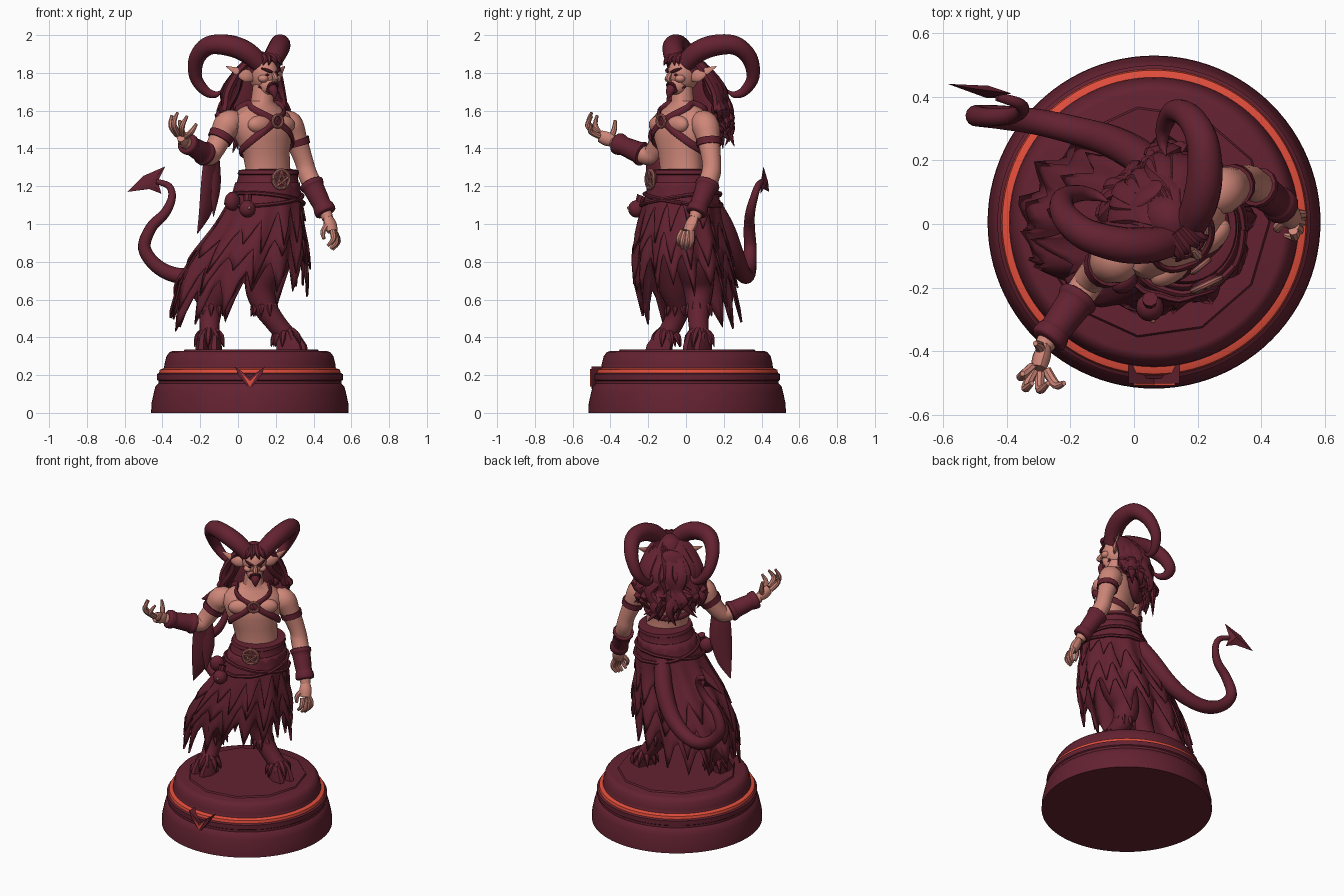
import bpy, math, random
from mathutils import Vector as V

if "Cube" in bpy.data.objects:
    bpy.data.objects.remove(bpy.data.objects["Cube"])
random.seed(4)

def material(name, col):
    m = bpy.data.materials.new(name)
    m.diffuse_color = (*col, 1)
    m.use_nodes = True
    m.node_tree.nodes["Principled BSDF"].inputs["Base Color"].default_value = m.diffuse_color
    return m
MAROON = material("dark maroon", (0.125, 0.016, 0.030))
SKIN = material("skin", (0.62, 0.24, 0.19))
ORANGE = material("orange trim", (0.76, 0.075, 0.045))
COPPER = material("dusty copper", (0.42, 0.14, 0.12))

# body frame: F is where the figure faces, L its left side
F, L, Z = V((.62, -.78, 0)).normalized(), V((.78, .62, 0)).normalized(), V((0, 0, 1))
HEAD = V((.13, -.01, 0))
def P(l, f, z): return HEAD + L * l + F * f + Z * z
def mirror(p):
    q = V(p[:3])
    q -= L * (2 * (q - HEAD).dot(L))
    return (*q, *p[3:])

# ---- helpers: every shape is (verts, faces) ----
def build(name, mat, *geos, solid=0):
    vs, fs = [], []
    for v, f in geos:
        fs += [[i + len(vs) for i in q] for q in f]
        vs += v
    me = bpy.data.meshes.new(name)
    me.from_pydata([tuple(v) for v in vs], [], fs)
    import bmesh
    bm = bmesh.new(); bm.from_mesh(me)
    bmesh.ops.recalc_face_normals(bm, faces=bm.faces)
    bm.to_mesh(me); bm.free()
    me.materials.append(mat)
    ob = bpy.data.objects.new(name, me)
    bpy.context.collection.objects.link(ob)
    if solid:
        ob.modifiers.new("thickness", 'SOLIDIFY').thickness = solid
    return ob

def loft(rings, caps=True):
    n = len(rings[0])
    vs = [p for r in rings for p in r]
    fs = [[k*n+i, k*n+(i+1) % n, (k+1)*n+(i+1) % n, (k+1)*n+i]
          for k in range(len(rings)-1) for i in range(n)]
    if caps:
        fs += [list(range(n)), list(range(len(vs)-n, len(vs)))]
    return vs, fs

def spline(pts, n):
    out, m = [], len(pts)
    for i in range(m - 1):
        a, b, c, d = pts[max(i-1, 0)], pts[i], pts[i+1], pts[min(i+2, m-1)]
        for k in range(n):
            t = k / n
            out.append([.5*(2*q + (r-p)*t + (2*p-5*q+4*r-s)*t*t + (3*q-p-3*r+s)*t**3)
                        for p, q, r, s in zip(a, b, c, d)])
    return out + [list(pts[-1])]

def tube(pts, sides=12, n=5, flat=1, ref=None):
    path = spline(pts, n)
    pos, rings, u = [V(p[:3]) for p in path], [], V((.31, .72, .61))
    for i, p in enumerate(pos):
        t = (pos[min(i+1, len(pos)-1)] - pos[max(i-1, 0)]).normalized()
        if ref:
            u = ref(p).cross(t)
        u = (u - t * u.dot(t)).normalized()
        w, r = t.cross(u), max(path[i][3], .001)
        rings.append([p + u*(r*math.cos(a)) + w*(r*flat*math.sin(a))
                      for a in (2*math.pi*k/sides for k in range(sides))])
    return loft(rings)

def ball(c, l, f, z, n=20):
    return loft([[V(c) + L*(l*math.sin(b)*math.cos(a)) + F*(f*math.sin(b)*math.sin(a)) + Z*(z*math.cos(b))
                  for a in (2*math.pi*k/n for k in range(n))]
                 for b in (math.pi*(j+.01)/12.02 for j in range(13))])

def ring(c, nrm, R, r, sides=8):
    nrm = V(nrm).normalized()
    u = nrm.cross(Z).normalized(); w = nrm.cross(u)
    return tube([(*(V(c) + (u*math.cos(a) + w*math.sin(a))*R), r)
                 for a in (math.pi*k/12 for k in range(25))], sides, 1, 1, lambda p: nrm)

def lathe(prof, n=96):
    return loft([[V((.063 + r*math.cos(a), .006 + r*math.sin(a), z))
                  for a in (2*math.pi*k/n for k in range(n))] for r, z in prof])

def sections(table, z):
    table = sorted(table)
    z = min(max(z, table[0][0]), table[-1][0])
    for a, b in zip(table, table[1:]):
        if z <= b[0]:
            t = (z - a[0]) / (b[0] - a[0])
            return [p + (q-p)*t for p, q in zip(a, b)][1:]

# ---- pedestal ----
build("pedestal", MAROON, lathe([(.523, 0), (.521, .05), (.508, .11), (.5, .14), (.485, .155), (.485, .17), (.492, .175),
      (.492, .205), (.475, .215), (.455, .235), (.452, .26), (.442, .30), (.425, .322), (.41, .327)]))
build("ground_slabs", MAROON, lathe([(.37, .32), (.36, .336)], 11))
build("trim_ring", ORANGE, lathe([(.46, .208), (.481, .211), (.477, .229), (.452, .238)]))
def chevron(h, t, y):
    front = [(.063+s*x, z) for s, x, z in ((-1, h, .222+t), (-1, h-.02, .222-t), (1, 0, .15-t), (1, h-.02, .222-t),
             (1, h, .222+t), (1, 0, .15+t*1.6))]
    return loft([[V((x, yy, z)) for x, z in front] for yy in (y, -.44)])
build("trim_chevron", ORANGE, chevron(.065, .011, -.507))
build("chevron_backing", MAROON, chevron(.08, .024, -.501))

# ---- torso and harness ----
TORSO = [(1.2, .165, -.02, .14, .11), (1.28, .16, -.025, .128, .10), (1.38, .148, -.03, .137, .105), (1.45, .135, -.03, .165, .12),
         (1.53, .125, -.025, .185, .125), (1.58, .12, -.02, .175, .105), (1.62, .122, -.015, .115, .075),
         (1.65, .128, -.018, .062, .058), (1.76, .135, -.02, .052, .052)]
def torso_pt(a, z, off=0):
    x, y, w, d = sections(TORSO, z)
    return V((x, y, z)) + L*((w+off)*math.sin(a)) + F*((d+off)*math.cos(a))
build("torso", SKIN, loft([[torso_pt(2*math.pi*k/28, z[0]) for k in range(28)] for z in TORSO]),
      *[ball(torso_pt(s*.5, 1.525, -.03), .08, .045, .05) for s in (-1, 1)])
outward = lambda p: V((p.x-.13, p.y+.03, .0))
def strap(pairs, s):
    return tube([(*torso_pt(s*a, z, .008), .02) for a, z in pairs], 8, 5, .5, outward)
UP = [(0, 1.545), (.45, 1.585), (.9, 1.612), (1.5, 1.635), (2.3, 1.6), (3.14, 1.52)]
DOWN = [(0, 1.545), (.5, 1.49), (1.1, 1.43), (1.8, 1.39), (2.5, 1.37), (3.14, 1.36)]
build("harness_straps", MAROON, *[strap(p, s) for p in (UP, DOWN) for s in (1, -1)])
build("harness_ring", COPPER, ring(torso_pt(0, 1.545, .02), F, .032, .009))

# ---- head ----
build("head", SKIN, ball(P(0, .005, 1.795), .074, .09, .095), ball(P(0, .042, 1.735), .05, .053, .055),
      tube([(*P(0, .09, 1.80), .01), (*P(0, .112, 1.768), .016), (*P(0, .09, 1.757), .008)], 8),
      *[ball(P(s*.042, .06, 1.77), .028, .028, .022) for s in (-1, 1)])
ear = [(*P(.06, 0, 1.775), .02), (*P(.1, -.01, 1.785), .034), (*P(.15, -.035, 1.81), .02), (*P(.2, -.06, 1.835), .002)]
build("ears", SKIN, *[tube([g(p) for p in ear], 10, 5, .4, lambda p: F) for g in (tuple, mirror)])
brow = [(*P(.012, .098, 1.803), .006), (*P(.035, .09, 1.812), .009), (*P(.06, .065, 1.825), .004)]
stache = [(*P(0, .1, 1.747), .007), (*P(.025, .092, 1.738), .008), (*P(.035, .08, 1.71), .003)]
build("brows_and_moustache", MAROON, *[tube([g(p) for p in q], 8) for q in (brow, stache) for g in (tuple, mirror)])
build("eyes", MAROON, *[ball(P(s*.031, .082, 1.79), .014, .008, .006, 10) for s in (-1, 1)])
build("goatee", MAROON, tube([(*P(0, .08, 1.725), .025), (*P(0, .095, 1.7), .024), (*P(0, .108, 1.665), .003)], 10),
      tube([(*P(-.05, .03, 1.73), .008), (*P(0, .085, 1.7), .014), (*P(.05, .03, 1.73), .008)], 8))

# ---- horns ----
horn = [(.175, -.005, 1.85, .05), (.205, .06, 1.91, .056), (.222, .15, 1.945, .056), (.215, .26, 1.945, .05), (.175, .335, 1.88, .043),
        (.125, .355, 1.78, .034), (.095, .31, 1.705, .026), (.09, .255, 1.685, .017), (.1, .215, 1.71, .003)]
build("horns", MAROON, *[tube([g(p) for p in horn], 16, 6) for g in (tuple, mirror)])

# ---- hair: cap, volume behind the neck, wavy tapered locks ----
locks = []
for k in range(46):
    s = -1.05 + 2.1*k/45
    back = 1 - .6*max(0, abs(s)-.6)/.45
    d, e = random.uniform(-.035, .03), random.uniform(1.33, 1.52) + .12*abs(s)
    w = random.uniform(-.04, .04)
    locks.append(tube([(*P(.05*s, .02-.05*back, 1.885), .015), (*P(.11*s, -.10*back, 1.82), .033), (*P(.16*s+w, (-.16+d)*back, 1.7), .036),
        (*P(.19*s-w, (-.165+d)*back, 1.6), .036), (*P(.2*s+w, (-.2+d)*back, (1.6+e)/2), .028),
        (*P(.21*s-w, (-.19+d)*back, e), .002)], 7, 4, .7, outward))
build("hair_locks", MAROON, *locks)
build("hair_cap", MAROON, ball(P(0, -.025, 1.82), .083, .09, .085), ball(P(0, -.12, 1.64), .15, .06, .2),
      *[tube([(*P(l, .01, 1.89), .025), (*P(l*1.4, .075, 1.875), .018), (*P(l*2.2, .085, 1.84), .002)], 7)
        for l in (-.03, -.012, .012, .03)])

# ---- arms ----
r_arm = [(.01, -.085, 1.54, .05), (-.05, -.11, 1.53, .074), (-.09, -.13, 1.46, .06), (-.13, -.165, 1.385, .052),
         (-.155, -.2, 1.36, .05), (-.22, -.295, 1.395, .048), (-.285, -.385, 1.435, .03)]
l_arm = [(.22, .06, 1.54, .05), (.27, .1, 1.525, .074), (.31, .12, 1.44, .06), (.35, .135, 1.33, .05),
         (.37, .13, 1.26, .052), (.42, .09, 1.16, .048), (.475, .045, 1.03, .03)]
build("right_arm", SKIN, tube(r_arm, 14))
build("left_arm", SKIN, tube(l_arm, 14))
def between(a, b, t, r): return (*V(a[:3]).lerp(V(b[:3]), t), r)
def bracer(a, b):
    return tube([between(a, b, t, r) for t, r in ((0, .05), (.02, .064), (.12, .064), (.2, .057), (.5, .053), (.72, .05),
                (.8, .056), (.96, .057), (1, .04))], 14, 3)
build("bracers", MAROON, bracer((-.17, -.225, 1.368), (-.275, -.37, 1.43)), bracer((.385, .118, 1.22), (.468, .052, 1.055)))
build("armbands", MAROON, tube([(-.083, -.128, 1.475, .071), (-.1, -.139, 1.443, .066)], 14, 2),
      tube([(.309, .12, 1.45, .068), (.318, .123, 1.415, .066)], 14, 2))

# ---- hands ----
def hand(palm, tips):
    w, k = V(palm[0]), V(palm[1])
    parts = [tube([(*w, .027), (*w.lerp(k, .5), .038), (*k, .032)], 10, 4, .75)]
    for base, mid, tip in tips:
        parts.append(tube([(*base, .016), (*mid, .0145), (*tip, .008)], 8))
    return parts
build("right_hand", SKIN, *hand(((-.28, -.38, 1.435), (-.3, -.455, 1.465)), [
    ((-.32, -.45, 1.47), (-.355, -.48, 1.52), (-.35, -.47, 1.575)), ((-.315, -.465, 1.475), (-.34, -.515, 1.53), (-.32, -.5, 1.59)),
    ((-.295, -.47, 1.475), (-.295, -.52, 1.52), (-.27, -.5, 1.57)), ((-.275, -.46, 1.465), (-.245, -.505, 1.49), (-.22, -.5, 1.53)),
    ((-.29, -.4, 1.45), (-.3, -.38, 1.5), (-.31, -.375, 1.55))]))
build("left_hand", SKIN, *hand(((.475, .045, 1.04), (.5, .01, .96)), [
    ((.51, .03, .96), (.53, .03, .91), (.505, .02, .87)), ((.51, .012, .96), (.527, .005, .905), (.5, -.002, .865)),
    ((.505, -.005, .96), (.52, -.02, .905), (.49, -.02, .87)), ((.5, -.02, .965), (.505, -.04, .92), (.475, -.035, .885)),
    ((.475, .015, 1.0), (.45, -.01, .96), (.455, -.02, .92))]))

# ---- drape hanging from the right elbow ----
build("elbow_drape", MAROON, tube([(-.14, -.18, 1.38, .045), (-.145, -.17, 1.3, .06), (-.155, -.165, 1.17, .062),
      (-.175, -.165, 1.06, .045), (-.215, -.17, .95, .003)], 10, 5, .3, lambda p: V((.7, -.7, 0))),
      tube([(-.12, -.15, 1.36, .03), (-.12, -.15, 1.2, .04), (-.13, -.16, 1.04, .003)], 8, 4, .4, lambda p: V((.7, -.7, 0))))

# ---- skirt: two ragged, folded layers ----
SKIRT = [(1.29, .163, -.008, .145, .16), (1.15, .15, -.018, .17, .18), (1.0, .12, -.03, .225, .21), (.85, .075, -.025, .295, .25),
         (.7, .03, -.01, .35, .275), (.42, -.02, .035, .38, .29)]
def skirt_pt(a, z, off=0.0):
    x, y, rx, ry = sections(SKIRT, z)
    off += .014*math.sin(a*11)*min(1, max(0, (1.2-z)*3))
    return V((x + (rx+off)*math.cos(a), y + (ry+off)*math.sin(a), z))
def ragged(top, lift, off, n=80, rows=8):
    hem = []
    for i in range(n):
        if i % 5 == 0:
            depth = random.uniform(.08, .22)
        a = 2*math.pi*i/n
        hem.append(.72 + lift + .12*math.cos(a) - .03*math.sin(a) - depth*(0, .4, 1, .6, .2)[i % 5])
    return loft([[skirt_pt(2*math.pi*i/n, top + (hem[i]-top)*j/rows, off) for i in range(n)] for j in range(rows+1)], False)
build("skirt_under_layer", MAROON, ragged(1.25, 0, -.012), solid=.012)
build("skirt_middle_layer", MAROON, ragged(1.25, .12, .002), solid=.01)
build("skirt_outer_layer", MAROON, ragged(1.22, .27, .014), solid=.01)
def band(zs): return loft([[skirt_pt(2*math.pi*k/40, z, o) for k in range(40)] for z, o in zs])
build("belt", MAROON, band([(1.165, -.01), (1.17, .012), (1.19, .014), (1.2, .006), (1.26, .006), (1.265, .014), (1.285, .012), (1.29, -.02)]))
build("hip_cords", MAROON, *[tube([(*skirt_pt(2*math.pi*k/24, 1.13 + s*.035*math.cos(2*math.pi*k/24 - 1), .022), .011)
      for k in range(25)], 6, 2) for s in (1, -1)])
build("pouches", MAROON, ball((.05, -.262, 1.08), .044, .044, .046), tube([(.05, -.25, 1.11, .02), (.05, -.235, 1.15, .025)], 8),
      ball((-.03, -.18, 1.12), .045, .035, .05))
build("pouch_stud", COPPER, ball((.06, -.303, 1.085), .009, .009, .009, 8))

# ---- star buckle ----
bn = V((.42, -.9, 0)).normalized(); bu = bn.cross(Z).normalized(); bc = V((.228, -.19, 1.237))
star = [(*(bc + bn*.008 + (bu*math.sin(a) + Z*math.cos(a))*.045), .006) for a in (4*math.pi*k/5 for k in range(6))]
build("buckle_star", COPPER, ring(bc, bn, .048, .01), *[tube([a, b], 6, 1) for a, b in zip(star, star[1:])])
build("buckle_plate", MAROON, tube([(*(bc - bn*.02), .046), (*(bc + bn*.002), .046)], 20, 1))

# ---- goat legs, fetlock tufts and cloven hooves ----
def leg(name, pts, toe):
    build(name, MAROON, tube(pts, 14))
    ankle, t = V(pts[-1][:3]), V(toe).normalized()
    side = t.cross(Z)
    tufts, hoof = [], []
    for zz, rr, drop in ((.0, .05, .09), (.14, .045, .09)):
        for k in range(9):
            d = t*math.cos(k*.7) + side*math.sin(k*.7)
            c = V(pts[-1 if zz == 0 else -3][:3]) + Z*.03
            tufts.append(tube([(*(c + d*rr*.5), .018), (*(c + d*rr*1.25 - Z*drop*.4), .018), (*(c + d*rr*1.6 - Z*drop), .002)], 6, 3))
    for s in (-1, 1):
        c = ankle + side*(s*.034)
        hoof.append(loft([[c + t*(x*f + g) + side*(y*f) + Z*(z - ankle.z) for x, y in
                    ((-.05, -.025), (.02, -.032), (.068, -.012), (.068, .012), (.02, .032), (-.05, .025))]
                    for z, f, g in ((.328, 1.12, .03), (.36, 1.08, .025), (.43, .72, 0))]))
    build(name + "_tufts", MAROON, *tufts)
    build(name + "_hoof", MAROON, *hoof)
leg("right_leg", [(.06, -.04, 1.0, .11), (-.04, -.07, .82, .115), (-.09, -.06, .68, .09), (-.135, -.04, .57, .066),
                  (-.15, -.06, .49, .055), (-.15, -.105, .41, .052)], (-.1, -.9, 0))
leg("left_leg", [(.2, .04, 1.0, .11), (.17, .05, .82, .11), (.12, .065, .68, .085), (.14, .065, .57, .066),
                 (.19, .065, .49, .055), (.255, .07, .41, .052)], (.75, -.35, 0))

# ---- tail with barbed tip ----
build("tail", MAROON, tube([(.09, .12, 1.13, .05), (.03, .2, .98, .056), (-.06, .255, .84, .052), (-.17, .29, .755, .046),
      (-.3, .32, .725, .042), (-.42, .335, .77, .038), (-.495, .34, .87, .034), (-.46, .335, .98, .03), (-.385, .34, 1.06, .026),
      (-.35, .36, 1.14, .021), (-.365, .38, 1.2, .018), (-.43, .4, 1.225, .014)], 14, 6))
outline = [(-.585, .44, 1.17), (-.5, .425, 1.255), (-.385, .41, 1.305), (-.425, .405, 1.225), (-.405, .395, 1.16), (-.47, .41, 1.185)]
mid = V((-.46, .415, 1.222)); q = V((.15, .97, .1))*.02
pts = [V(p) for p in outline] + [mid + q, mid - q]
build("tail_barb", MAROON, (pts, [[i, (i+1) % 6, 6+s] for i in range(6) for s in (0, 1)]))

# ---- smooth shading with sharp edges kept ----
for ob in bpy.context.scene.objects:
    ob.select_set(True)
    bpy.context.view_layer.objects.active = ob
bpy.ops.object.shade_smooth_by_angle(angle=math.radians(40))
